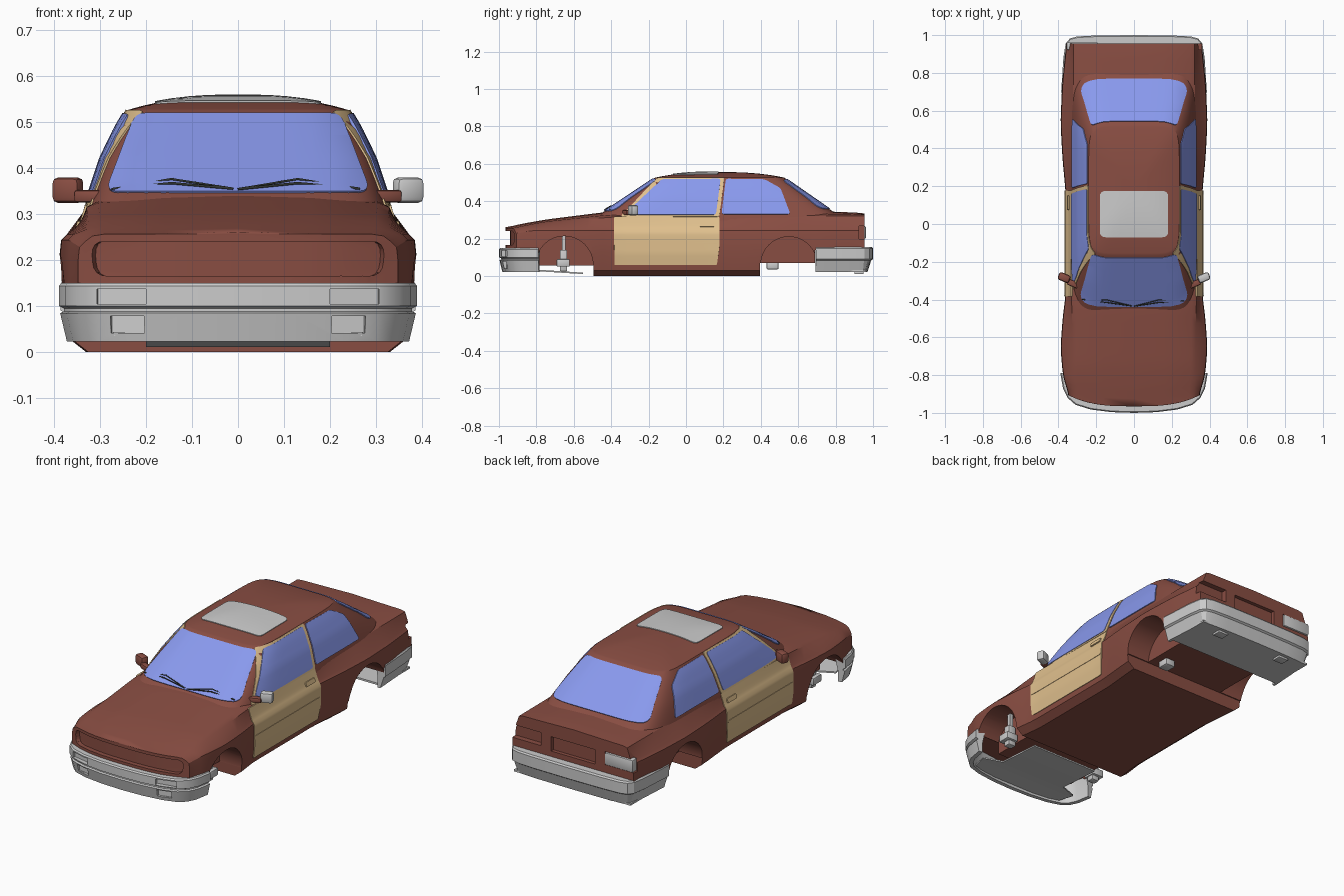
import bpy, bmesh, math
from mathutils import Vector, Matrix

if "Cube" in bpy.data.objects:
    bpy.data.objects.remove(bpy.data.objects["Cube"])


def material(name, rgb):
    m = bpy.data.materials.new(name)
    m.diffuse_color = (*rgb, 1)
    m.use_nodes = True
    m.node_tree.nodes["Principled BSDF"].inputs["Base Color"].default_value = m.diffuse_color
    return m


RED = material("body_paint", (0.25, 0.075, 0.055))
TAN = material("door_paint", (0.75, 0.53, 0.27))
GLASS = material("glass", (0.25, 0.32, 0.85))
BLACK = material("rubber", (0.03, 0.035, 0.03))


def finish(name, bm, mat=None):
    bmesh.ops.recalc_face_normals(bm, faces=bm.faces)
    me = bpy.data.meshes.new(name)
    bm.to_mesh(me)
    bm.free()
    ob = bpy.data.objects.new(name, me)
    bpy.context.collection.objects.link(ob)
    if mat:
        me.materials.append(mat)
    return ob


def modify(ob, kind, **props):
    bpy.context.view_layer.objects.active = ob
    mod = ob.modifiers.new(kind, kind)
    for k, v in props.items():
        setattr(mod, k, v)
    bpy.ops.object.modifier_apply(modifier=mod.name)


def cut(ob, cutter):
    modify(ob, 'BOOLEAN', operation='DIFFERENCE', solver='EXACT', object=cutter)
    bpy.data.objects.remove(cutter)


def loft(name, rings, mat=None, caps=False):
    bm = bmesh.new()
    vs = [[bm.verts.new(p) for p in r] for r in rings]
    n = len(vs[0])
    for a, b in zip(vs, vs[1:]):
        for i in range(n):
            bm.faces.new((a[i], a[(i + 1) % n], b[(i + 1) % n], b[i]))
    if caps:
        bm.faces.new(vs[0])
        bm.faces.new(vs[-1])
    bmesh.ops.remove_doubles(bm, verts=bm.verts, dist=1e-5)
    return finish(name, bm, mat)


def box(name, lo, hi, mat=None, bevel=0.0, rot=0.0):
    lo, hi = Vector(lo), Vector(hi)
    bm = bmesh.new()
    bmesh.ops.create_cube(bm, size=1)
    size = [abs(d) for d in hi - lo]
    bmesh.ops.transform(bm, verts=bm.verts, matrix=Matrix.Translation((lo + hi) / 2)
                        @ Matrix.Rotation(rot, 4, 'Z') @ Matrix.Diagonal((*size, 1)))
    if bevel:
        bmesh.ops.bevel(bm, geom=bm.edges[:], offset=bevel, segments=2, profile=0.5, affect='EDGES')
    return finish(name, bm, mat)


def rounded(pts, r):
    out = []
    for i, p in enumerate(pts):
        p, a, b = Vector(p), Vector(pts[i - 1]), Vector(pts[(i + 1) % len(pts)])
        a, b = p + (a - p).normalized() * r, p + (b - p).normalized() * r
        out += [a * (1 - t) ** 2 + p * 2 * t * (1 - t) + b * t * t for t in (0, .25, .5, .75, 1)]
    return out


def panel(name, pts, surf, thick, mat=None, r=0.012, cuts=10):
    """Rounded 2D outline, diced and wrapped on to a surface function."""
    bm = bmesh.new()
    pts = rounded(pts, r)
    bm.faces.new([bm.verts.new((p.x, p.y, 0)) for p in pts])
    for ax in (0, 1):
        lo, hi = min(p[ax] for p in pts), max(p[ax] for p in pts)
        no = Vector((1 - ax, ax, 0))
        for k in range(1, cuts):
            bmesh.ops.bisect_plane(bm, geom=bm.verts[:] + bm.edges[:] + bm.faces[:],
                                   plane_co=no * (lo + (hi - lo) * k / cuts), plane_no=no)
    for v in bm.verts:
        v.co = surf(v.co.x, v.co.y)
    ob = finish(name, bm, mat)
    modify(ob, 'SOLIDIFY', thickness=thick, offset=0)
    return ob


def sym(pts):
    return pts + [(-x, z) for x, z in reversed(pts)]


def key(ks, t):
    for (a, va), (b, vb) in zip(ks, ks[1:]):
        if t <= b:
            return va + (vb - va) * max(0, (t - a) / (b - a))
    return ks[-1][1]


def soft(ks, t):
    return sum(key(ks, t + d) for d in (-0.03, 0, 0.03)) / 3


# Lower body: cross-sections with flared arches
WIDTH = [(-.965, .345), (-.93, .355), (-.86, .373), (-.65, .389), (-.48, .376), (-.38, .362),
         (.17, .362), (.35, .379), (.54, .389), (.75, .38), (.955, .358)]
TOP = [(-.965, .258), (-.9, .275), (-.75, .302), (-.43, .342), (.7, .347), (.94, .338), (.955, .332)]
EDGE = [(-.965, .25), (-.9, .262), (-.75, .282), (-.4, .315), (.5, .322), (.955, .322)]
SHOULDER = [(-.965, .316), (-.8, .325), (-.4, .33), (.955, .32)]


def section(y):
    w, zt, zs, ws = soft(WIDTH, y), soft(TOP, y), soft(EDGE, y), soft(SHOULDER, y)
    zc = min(.255, zs - .012)
    return [(0, 0), (w - .05, 0), (w - .012, .03), (w, .12), (w, zc - .04), (w - .003, zc - .012),
            (w - .015, zc), (ws, zs), (ws - .025, zs + (zt - zs) * .45), (.16, zt - .004), (0, zt)]


def bulge(x, y):
    return y + .06 * (abs(x) / .35) ** 3 * min(1, max(0, (-.75 - y) / .2))


def ring(y, s=1):
    p = section(y)
    p = p + [(-x, z) for x, z in reversed(p[1:-1])]
    return [(x * s, bulge(x * s, y), z) for x, z in p]


def side(s):
    return lambda y, z: (s * key([(q[1], q[0]) for q in section(y)[1:8]], z), y, z)


def nose(x, z):
    return (x, bulge(x, -.965), z)


ends = (0, .2, .4, .6, .8)
rings = [ring(-.965, s) for s in ends] + [ring(-.965 + 1.92 * i / 48) for i in range(49)]
rings += [ring(.955, s) for s in reversed(ends)]
body = loft("body_shell", rings, RED)

# Wheel wells, raised ends of the floor, grille, lamp and plate recesses
for s in (1, -1):
    for y, r in ((-.65, .153), (.55, .15)):
        bm = bmesh.new()
        bmesh.ops.create_cone(bm, cap_ends=True, segments=48, radius1=r, radius2=r, depth=.3,
                              matrix=Matrix.Translation((s * .39, y, .06)) @ Matrix.Rotation(math.pi / 2, 4, 'Y'))
        cut(body, finish("well_cutter", bm))
    cut(body, box("lamp_cutter", (s * .19, .925, .198), (s * .5, 1.1, .268)))
cut(body, box("cutter", (-.5, -1.2, -.1), (.5, -.495, .055)))
cut(body, box("cutter", (-.5, .395, -.1), (.5, 1.2, .07)))
cut(body, box("cutter", (-.5, -1.2, -.1), (.5, -.79, .135)))
cut(body, box("cutter", (-.5, .69, -.1), (.5, 1.2, .14)))
cut(body, box("plate_cutter", (-.13, .935, .185), (.13, 1.1, .262)))
cut(body, panel("grille_cutter", sym([(.315, .165), (.32, .24)]), nose, .05, None, .03))

# Cabin: stacked superellipse rings, closed by a domed roof
N = 7


def cabin(z):
    hw = key([(.28, .338), (.33, .326), (.42, .296), (.49, .262), (.526, .24)], z)
    yf, yr = -.165 - 1.506 * (.526 - z), .525 + 1.44 * (.526 - z)
    return hw, (yf + yr) / 2, (yr - yf) / 2


def sup(t):
    return max(0, 1 - abs(t) ** N) ** (1 / N)


def dome(t):
    return .526 + .03 * (1 - t ** 2.5)


def cabin_ring(z, t=1, height=None):
    hw, yc, ln = cabin(z)
    out = []
    for i in range(80):
        c, s = math.cos(i * math.pi / 40), math.sin(i * math.pi / 40)
        out.append((t * hw * math.copysign(abs(c) ** (2 / N), c),
                    yc + t * ln * math.copysign(abs(s) ** (2 / N), s), height or z))
    return out


rings = [cabin_ring(.28, 0)] + [cabin_ring(z) for z in (.28, .33, .38, .42, .46, .49, .51, .526)]
rings += [cabin_ring(.526, t, dome(t)) for t in (.97, .93, .86, .75, .6, .4, .2, 0)]
loft("cabin_shell", rings, RED)


def flank(s):
    def f(y, z):
        hw, yc, ln = cabin(z)
        return (s * hw * sup((y - yc) / ln), y, z)
    return f


def screen(s):
    def f(x, z):
        hw, yc, ln = cabin(z)
        return (x, yc + s * ln * sup(x / hw), z)
    return f


def roof(x, y):
    hw, yc, ln = cabin(.526)
    return (x, y, dome((abs(x / hw) ** N + abs((y - yc) / ln) ** N) ** (1 / N)))


panel("windscreen", sym([(.287, .346), (.222, .517)]), screen(-1), .009, GLASS, .025, 14)
panel("rear_window", sym([(.285, .358), (.224, .514)]), screen(1), .009, GLASS, .025, 14)
panel("sunroof", sym([(.18, -.07), (.18, .175)]), roof, .008, None, .03)

# Doors, window frames, side glass, handles and mirrors
for s, tag in ((1, "right"), (-1, "left")):
    panel(tag + "_door", [(-.383, .058), (.165, .058), (.178, .15), (.178, .318), (-.385, .318)],
          side(s), .008, TAN, .008, 16)
    panel(tag + "_door_frame", [(-.35, .316), (-.155, .523), (.205, .525), (.178, .316)],
          flank(s), .008, TAN, .012)
    panel(tag + "_door_glass", [(-.318, .326), (-.29, .363), (-.128, .514), (.185, .517), (.16, .326)],
          flank(s), .013, GLASS, .014)
    panel(tag + "_quarter_glass", [(.19, .33), (.213, .518), (.42, .515), (.505, .468), (.558, .33)],
          flank(s), .009, GLASS, .014)
    panel(tag + "_door_handle", [(.075, .26), (.15, .26), (.15, .282), (.075, .282)],
          side(s), .022, TAN, .005, 3)
    panel(tag + "_door_crease", [(-.378, .172), (.17, .172), (.17, .179), (-.378, .179)],
          side(s), .012, TAN, .002, 8)
    mat = RED if s < 0 else None
    box(tag + "_mirror", (s * .338, -.305, .324), (s * .402, -.262, .379), mat, .012, s * .4)
    box(tag + "_mirror_arm", (s * .29, -.332, .325), (s * .355, -.3, .352), RED, .007, s * .4)
    # Front strut and brake upright
    box(tag + "_strut", (s * .265, -.664, .13), (s * .285, -.644, .215))
    box(tag + "_upright", (s * .255, -.675, .025), (s * .3, -.635, .14), None, .006)
    box(tag + "_brake", (s * .25, -.692, .05), (s * .32, -.622, .09), None, .006)
box("exhaust_mount", (.14, .43, .035), (.2, .495, .075), None, .008)

# Left tail lamp wraps the corner; the right recess stays empty
lamp = box("left_tail_lamp", (-.357, .922, .2), (-.192, .962, .266), None, .006)


# Bumpers: profile of (inset, z) swept round a plan path
def bumper(name, half, profile, front):
    path = [Vector((-x, y)) for x, y in reversed(half[1:])] + [Vector(p) for p in half]
    rings = []
    for i, p in enumerate(path):
        t = (path[min(i + 1, len(path) - 1)] - path[max(i - 1, 0)]).normalized()
        n = Vector((t.y, -t.x)) * (1 if front else -1)
        rings.append([(*(p - n * d), z) for d, z in profile])
    return loft(name, rings, None, True)


fb = bumper("front_bumper", [(0, -1), (.12, -.996), (.23, -.982), (.31, -.957), (.352, -.92), (.376, -.87), (.39, -.79)],
            [(.055, .15), (.006, .15), (0, .143), (0, .1), (.012, .094), (.012, .088), (.003, .084),
             (.018, .022), (.04, .022), (.04, .08)], True)
for s in (1, -1):
    for x0, x1, z0, z1 in ((.21, .32, .104, .137), (.215, .29, .041, .078)):
        cut(fb, box("slot_cutter", (s * x0, -1.1, z0), (s * x1, -.952, z1), None, 0, s * .2))
bumper("rear_bumper", [(0, 1), (.2, .998), (.3, .993), (.34, .982), (.362, .955), (.374, .88), (.386, .695)],
       [(.055, .156), (.006, .156), (0, .148), (0, .09), (.01, .083), (.03, .022), (.045, .022), (.045, .08)], False)

# Under-trays
tray = loft("front_tray", [[(-w, y, z), (w, y, z), (w, y, z + .008), (-w, y, z + .008)]
                           for w, y, z in ((.27, -.955, .034), (.3, -.84, .03), (.2, -.8, .026), (.2, -.55, .01))],
            None, True)
box("rear_tray", (-.345, .715, .022), (.345, .962, .032))
for x in (-.2, .2):
    box("tray_bracket", (x - .03, .9, .01), (x + .03, .95, .024), None, .004)

# Wipers
for x0, n in ((-.275, "left"), (.0, "right")):
    for k, (dz, r) in enumerate(((0, .003), (.009, .0025))):
        cu = bpy.data.curves.new(n + "_wiper", 'CURVE')
        cu.dimensions, cu.bevel_depth, cu.bevel_resolution = '3D', r, 1
        sp = cu.splines.new('POLY')
        pts = [(x0, .351), (x0 + .13, .364 + dz), (x0 + .265, .352)]
        sp.points.add(2)
        for q, (x, z) in zip(sp.points, pts):
            a = screen(-1)(x, z)
            q.co = (a[0], a[1] - .007, a[2] + .003, 1)
        cu.materials.append(BLACK)
        bpy.context.collection.objects.link(bpy.data.objects.new(n + "_wiper", cu))

# Smooth shading with sharp creases
for ob in bpy.context.scene.objects:
    ob.select_set(ob.type == 'MESH')
bpy.context.view_layer.objects.active = body
bpy.ops.object.shade_smooth_by_angle(angle=math.radians(28))
